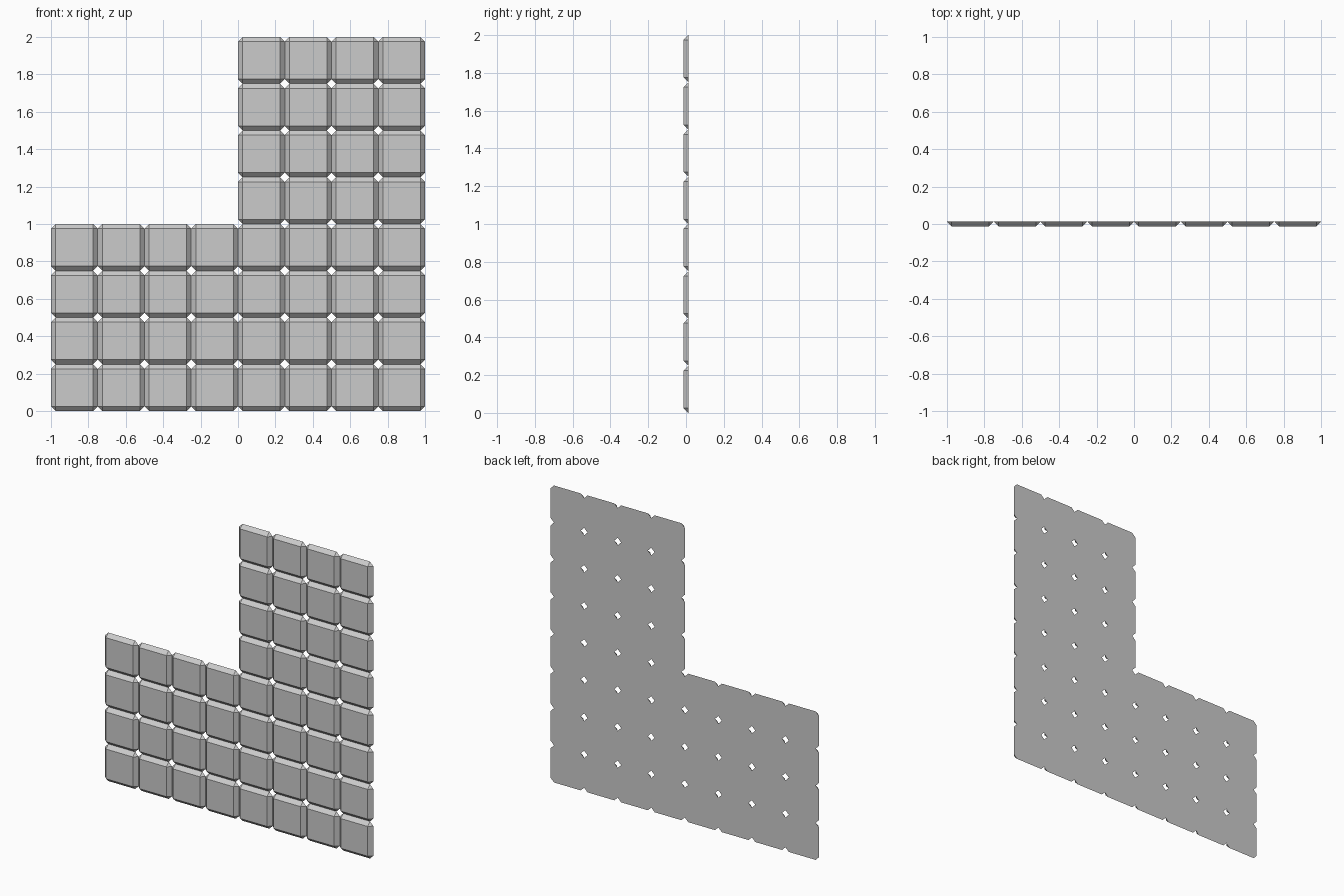
import bpy, bmesh

if "Cube" in bpy.data.objects:
    bpy.data.objects.remove(bpy.data.objects["Cube"])

TILE = 0.25      # tile pitch
C = 0.025        # bevel width and corner cut
FRONT, BACK = -0.0125, 0.0125


def add_tile(bm, x, z):
    a, b = TILE / 2, TILE / 2 - C
    cx, cz = x + a, z + a
    # square front face
    f = [bm.verts.new((cx + i * b, FRONT, cz + j * b))
         for i, j in ((-1, -1), (1, -1), (1, 1), (-1, 1))]
    # back outline with cut corners, two points per corner
    outline = ((-a, -b), (-b, -a), (b, -a), (a, -b), (a, b), (b, a), (-b, a), (-a, b))
    k = [bm.verts.new((cx + i, BACK, cz + j)) for i, j in outline]
    bm.faces.new(f)
    bm.faces.new(k[::-1])
    for n in range(4):
        m = (n + 1) % 4
        # corner triangle and sloped side
        bm.faces.new((f[n], k[2 * n], k[2 * n + 1]))
        bm.faces.new((f[n], k[2 * n + 1], k[2 * m], f[m]))


def tile_panel(name, x0, z0, cols, rows):
    bm = bmesh.new()
    for i in range(cols):
        for j in range(rows):
            add_tile(bm, x0 + i * TILE, z0 + j * TILE)
    mesh = bpy.data.meshes.new(name)
    bm.to_mesh(mesh)
    bm.free()
    obj = bpy.data.objects.new(name, mesh)
    bpy.context.collection.objects.link(obj)
    # outward normals come from the consistent winding of each tile
    return obj


# L-shaped wall: wide lower half and upper right quarter
tile_panel("lower_tiles", -1, 0, 8, 4)
tile_panel("upper_tiles", 0, 1, 4, 4)
